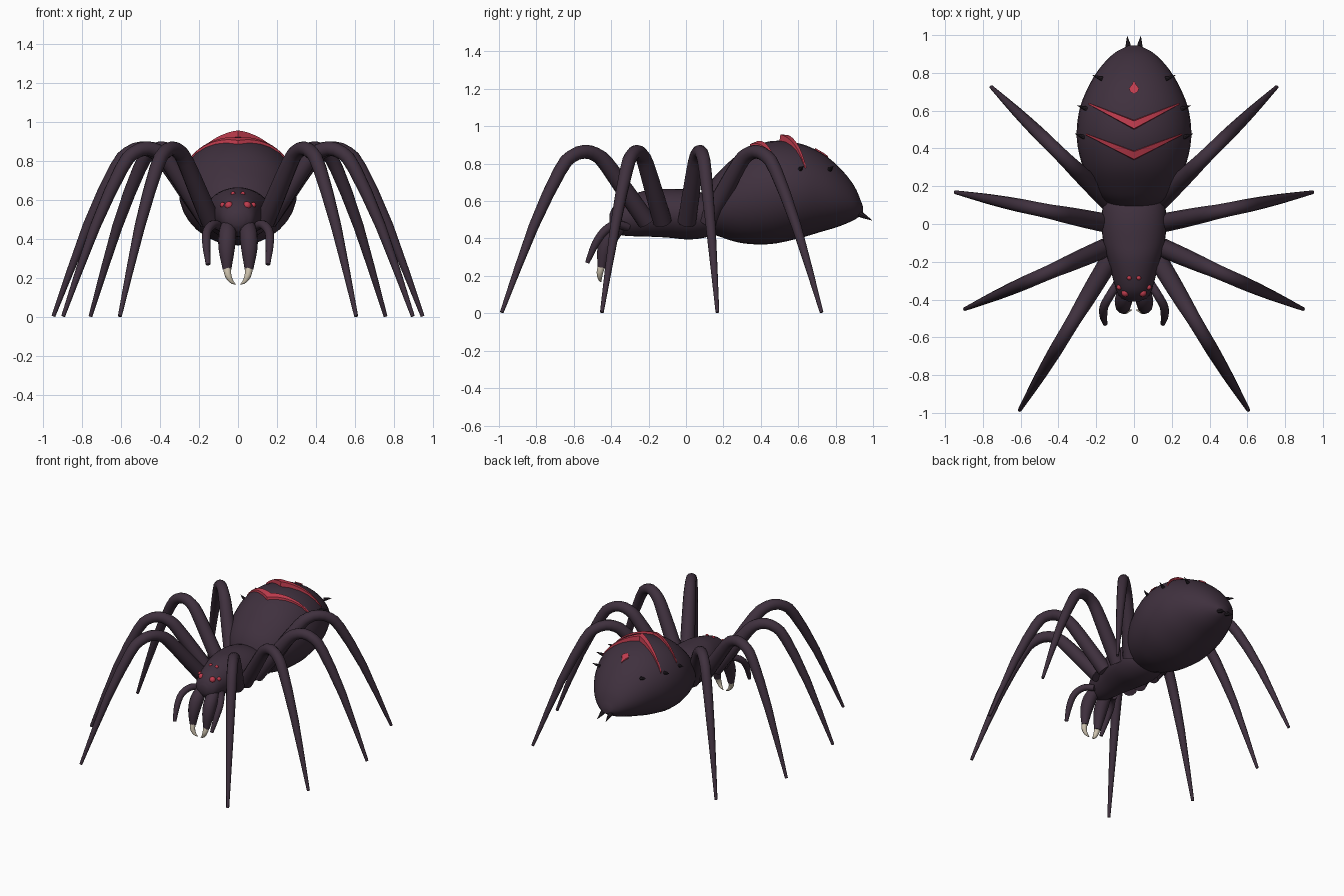
import bpy, math
from mathutils import Vector

cube = bpy.data.objects.get("Cube")
if cube:
    bpy.data.objects.remove(cube, do_unlink=True)


def material(name, rgb):
    m = bpy.data.materials.new(name)
    m.use_nodes = True
    m.diffuse_color = (*rgb, 1)
    m.node_tree.nodes["Principled BSDF"].inputs["Base Color"].default_value = (*rgb, 1)
    return m


BODY = material("dark plum", (0.05, 0.03, 0.048))
RED = material("crimson", (0.52, 0.045, 0.075))
BONE = material("bone", (0.62, 0.55, 0.43))
BRISTLE = material("near black", (0.02, 0.014, 0.02))


def resample(points, steps):
    """Smooth curve through points of any dimension."""
    p = [Vector(q) for q in points]
    p = [2 * p[0] - p[1]] + p + [2 * p[-1] - p[-2]]
    out = []
    for a, b, c, d in zip(p, p[1:], p[2:], p[3:]):
        for i in range(steps):
            t = i / steps
            out.append(b + (c - a) * (t / 2) + (2 * a - 5 * b + 4 * c - d) * (t * t / 2)
                       + (3 * b - a - 3 * c + d) * (t ** 3 / 2))
    return out + [p[-2]]


def finish(obj, angle=40):
    bpy.ops.object.select_all(action="DESELECT")
    obj.select_set(True)
    bpy.context.view_layer.objects.active = obj
    bpy.ops.object.mode_set(mode="EDIT")
    bpy.ops.mesh.select_all(action="SELECT")
    bpy.ops.mesh.normals_make_consistent(inside=False)
    bpy.ops.object.mode_set(mode="OBJECT")
    bpy.ops.object.shade_smooth_by_angle(angle=math.radians(angle))


def loft(name, rings, mat, flip=1, angle=40):
    """Skin a row of equal rings and cap both ends."""
    n = len(rings[0])
    verts = [(v[0] * flip, v[1], v[2]) for r in rings for v in r]
    faces = [(k * n + i, k * n + (i + 1) % n, (k + 1) * n + (i + 1) % n, (k + 1) * n + i)
             for k in range(len(rings) - 1) for i in range(n)]
    faces += [tuple(range(n)), tuple(range(len(verts) - n, len(verts)))]
    mesh = bpy.data.meshes.new(name)
    mesh.from_pydata(verts, [], faces)
    mesh.materials.append(mat)
    obj = bpy.data.objects.new(name, mesh)
    bpy.context.collection.objects.link(obj)
    finish(obj, angle)
    return obj


def tube_rings(path, sides):
    """Round rings along (x, y, z, radius) points."""
    pts = [p.to_3d() if len(p) == 3 else Vector(p[:3]) for p in path]
    ref = (pts[-1] - pts[0]).cross(Vector((0, 0, 1)))
    rings = []
    for i, c in enumerate(pts):
        t = (pts[min(i + 1, len(pts) - 1)] - pts[max(i - 1, 0)]).normalized()
        u = (ref - t * ref.dot(t)).normalized()
        v = t.cross(u)
        rings.append([c + (u * math.cos(a) + v * math.sin(a)) * path[i][3]
                      for a in (math.tau * k / sides for k in range(sides))])
    return rings


def pair(name, path, mat, steps=3, sides=12):
    rings = tube_rings(resample(path, steps), sides)
    for side, flip in (("left", 1), ("right", -1)):
        loft(f"{side}_{name}", rings, mat, flip)


def body_sections(table):
    """(y, top, bottom, half width) -> smooth (y, centre z, half height, half width)."""
    return [(y, (t + b) / 2, (t - b) / 2, w) for y, t, b, w in resample(table, 4)]


def body(name, sections, sides=32):
    loft(name, [[(w * math.cos(a), y, c + h * math.sin(a))
                 for a in (math.tau * k / sides for k in range(sides))]
                for y, c, h, w in sections], BODY)


# Head and thorax in one tapered shell
body("thorax", body_sections([
    (-0.41, 0.53, 0.47, 0.03), (-0.385, 0.575, 0.435, 0.075), (-0.33, 0.62, 0.415, 0.1),
    (-0.2, 0.66, 0.41, 0.135), (-0.1, 0.665, 0.405, 0.162), (0.02, 0.66, 0.395, 0.172),
    (0.12, 0.63, 0.41, 0.155), (0.2, 0.56, 0.45, 0.09)]))

# Egg-shaped abdomen
abdomen = body_sections([
    (0.085, 0.62, 0.5, 0.08), (0.12, 0.69, 0.44, 0.15), (0.18, 0.76, 0.41, 0.21),
    (0.3, 0.865, 0.375, 0.27), (0.45, 0.92, 0.37, 0.303), (0.6, 0.91, 0.4, 0.29),
    (0.72, 0.86, 0.435, 0.245), (0.82, 0.78, 0.465, 0.185), (0.9, 0.68, 0.5, 0.11),
    (0.945, 0.575, 0.53, 0.03)])
body("abdomen", abdomen)


def back_height(x, y):
    """Height of the abdomen's upper surface."""
    for a, b in zip(abdomen, abdomen[1:]):
        if a[0] <= y <= b[0]:
            f = (y - a[0]) / (b[0] - a[0])
            c, h, w = (a[k] + (b[k] - a[k]) * f for k in (1, 2, 3))
            return c + h * math.sqrt(max(0, 1 - (x / w) ** 2))
    return 0


# Raised chevron stripes across the back
def chevron(name, y_mid, y_end, reach, rise):
    rings = []
    for k in range(-10, 11):
        f = abs(k) / 10
        x, y = reach * k / 10, y_mid + (y_end - y_mid) * f
        half, lift = 0.022 * (1 - f) + 0.005, rise * (1 - f) + 0.008
        rings.append([(x, y + s * half * wide, back_height(x, y + s * half * wide) + up)
                      for s, wide, up in ((-1, 1, -0.015), (1, 1, -0.015),
                                          (1, 0.75, lift), (-1, 0.75, lift))])
    loft(name, rings, RED, angle=30)


chevron("front_chevron", 0.363, 0.475, 0.255, 0.01)
chevron("rear_chevron", 0.525, 0.637, 0.24, 0.026)

# Small drop-shaped spot behind the stripes
spot = [(0, 0.758), (0.013, 0.735), (0.027, 0.718), (0.019, 0.7), (0, 0.69),
        (-0.019, 0.7), (-0.027, 0.718), (-0.013, 0.735)]
loft("back_spot", [[(x, y, back_height(x, y) + up) for x, y in spot]
                   for up in (-0.01, 0.008)], RED)

# Legs: (distance along the leg, height, radius), shared by all four pairs
leg_profile = [(0, 0.49, 0.05), (0.13, 0.635, 0.048), (0.28, 0.8, 0.043), (0.35, 0.848, 0.039),
               (0.43, 0.864, 0.037), (0.52, 0.838, 0.036), (0.6, 0.76, 0.035),
               (0.78, 0.465, 0.027), (1, 0.005, 0.01)]
for name, base, tip in (("front_leg", (0.14, -0.21), (0.605, -0.985)),
                        ("second_leg", (0.15, -0.125), (0.895, -0.45)),
                        ("third_leg", (0.15, 0.005), (0.945, 0.168)),
                        ("back_leg", (0.13, 0.115), (0.755, 0.725))):
    b, t = Vector(base), Vector(tip)
    pair(name, [(*b.lerp(t, f), z, r) for f, z, r in leg_profile], BODY, 2)

# Jaws, fangs and feelers
pair("jaw", [(0.05, -0.34, 0.48, 0.035), (0.055, -0.4, 0.42, 0.046),
             (0.058, -0.435, 0.34, 0.04), (0.056, -0.45, 0.245, 0.022)], BODY)
pair("fang", [(0.056, -0.447, 0.265, 0.021), (0.052, -0.46, 0.22, 0.018),
              (0.035, -0.46, 0.185, 0.011), (0.012, -0.455, 0.168, 0.002)], BONE)
pair("feeler", [(0.085, -0.31, 0.46, 0.022), (0.125, -0.375, 0.475, 0.023),
                (0.158, -0.435, 0.44, 0.023), (0.162, -0.485, 0.37, 0.021),
                (0.153, -0.528, 0.27, 0.012)], BODY)

# Spinnerets and bristles
pair("spinneret", [(0.03, 0.905, 0.545, 0.02), (0.031, 0.95, 0.52, 0.013),
                   (0.036, 0.995, 0.497, 0.001)], BRISTLE, 1, 8)
for i, (x, y, z) in enumerate(((0.262, 0.46, 0.77), (0.25, 0.61, 0.77), (0.17, 0.77, 0.77))):
    pair(f"bristle_{i + 1}", [(x, y, z, 0.013), (x + 0.025, y + 0.008, z + 0.008, 0.008),
                              (x + 0.05, y + 0.018, z + 0.016, 0.001)], BRISTLE, 1, 8)

# Three pairs of eyes
for name, x, y, z, r in (("main_eye", 0.046, -0.365, 0.572, 0.021),
                         ("side_eye", 0.078, -0.335, 0.575, 0.014),
                         ("upper_eye", 0.025, -0.285, 0.632, 0.012)):
    for side, flip in (("left", 1), ("right", -1)):
        bpy.ops.mesh.primitive_uv_sphere_add(segments=16, ring_count=10, radius=r,
                                             location=(x * flip, y, z))
        eye = bpy.context.object
        eye.name = f"{side}_{name}"
        eye.data.materials.append(RED)
        finish(eye)
